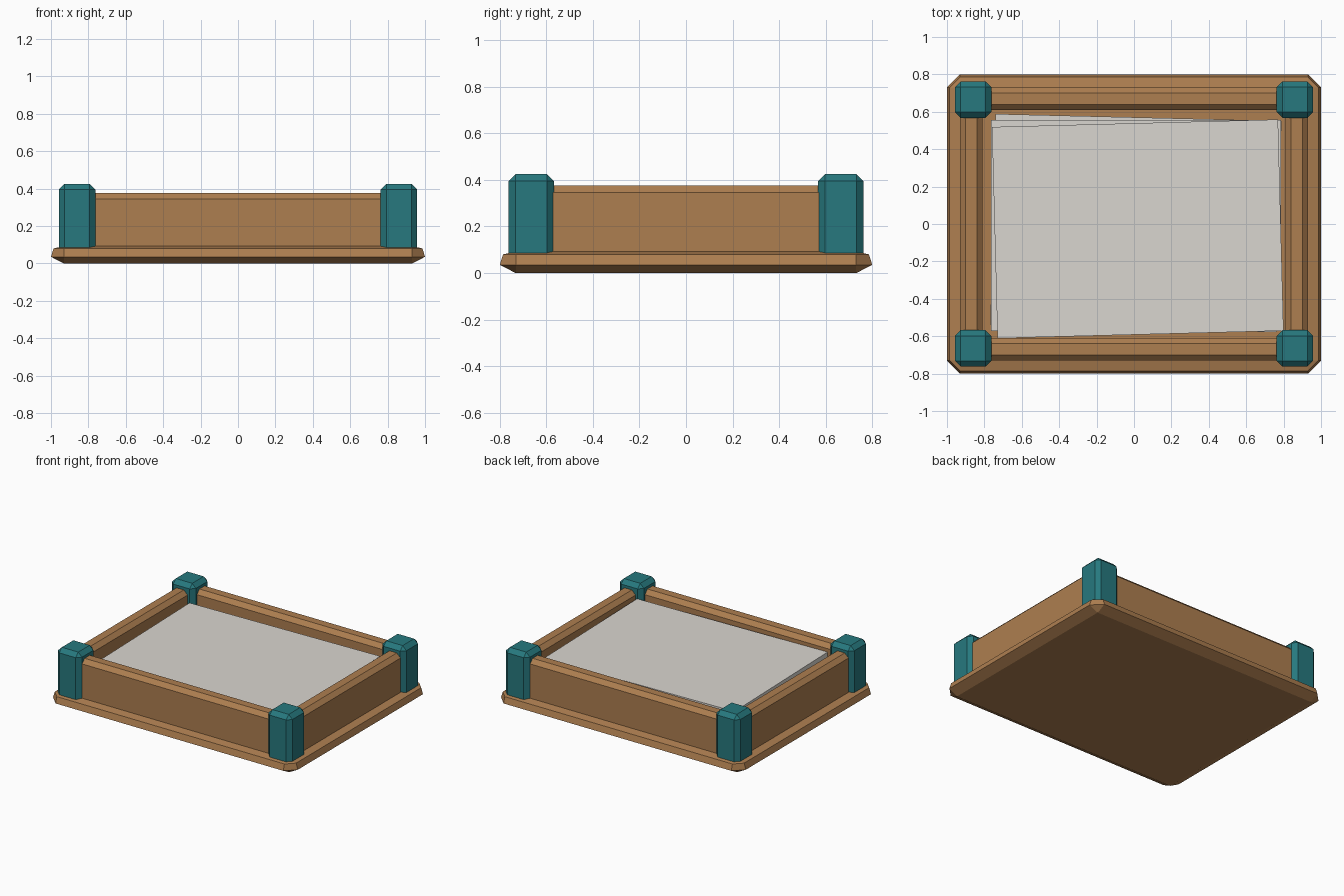
import bpy, bmesh
from math import radians
from mathutils import Matrix

if "Cube" in bpy.data.objects:
    bpy.data.objects.remove(bpy.data.objects["Cube"])


def material(name, rgb):
    m = bpy.data.materials.new(name)
    m.diffuse_color = (*rgb, 1)
    m.use_nodes = True
    m.node_tree.nodes["Principled BSDF"].inputs["Base Color"].default_value = m.diffuse_color
    return m


wood = material("wood", (0.42, 0.21, 0.08))
teal = material("teal", (0.02, 0.19, 0.21))
white = material("paper", (0.70, 0.67, 0.63))


def finish(name, bm, mat):
    bmesh.ops.recalc_face_normals(bm, faces=bm.faces[:])
    me = bpy.data.meshes.new(name)
    bm.to_mesh(me)
    bm.free()
    me.materials.append(mat)
    ob = bpy.data.objects.new(name, me)
    bpy.context.collection.objects.link(ob)
    return ob


def box(name, x, y, z0, z1, sx, sy, mat, chamfer=0, angle=0):
    bm = bmesh.new()
    bmesh.ops.create_cube(bm, size=1, matrix=Matrix.Diagonal((sx, sy, z1 - z0, 1)))
    if chamfer:
        bmesh.ops.bevel(bm, geom=bm.edges[:], offset=chamfer, segments=1,
                        profile=0.5, affect='EDGES')
    ob = finish(name, bm, mat)
    ob.location = (x, y, (z0 + z1) / 2)
    ob.rotation_euler.z = radians(angle)
    return ob


# Base slab: stacked octagonal rings (outset from the inner 1.86 x 1.46 rectangle, z)
bm = bmesh.new()
rings = []
for out, z in ((0.002, 0), (0.07, 0.035), (0.056, 0.08), (0.002, 0.092)):
    a, b = 0.93, 0.73
    pts = [(a + out, -b), (a + out, b), (a, b + out), (-a, b + out),
           (-a - out, b), (-a - out, -b), (-a, -b - out), (a, -b - out)]
    rings.append([bm.verts.new((x, y, z)) for x, y in pts])
bm.faces.new(rings[0])
bm.faces.new(rings[-1])
for lo, hi in zip(rings, rings[1:]):
    for i in range(8):
        j = (i + 1) % 8
        bm.faces.new((lo[i], lo[j], hi[j], hi[i]))
finish("base", bm, wood)

# Walls
for side, s in (("front", -1), ("back", 1)):
    box(side + "_wall", 0, 0.67 * s, 0.06, 0.375, 1.70, 0.12, wood, 0.03)
for side, s in (("left", -1), ("right", 1)):
    box(side + "_wall", 0.87 * s, 0, 0.06, 0.375, 0.12, 1.32, wood, 0.03)

# Corner posts
for fb, sy in (("front", -1), ("back", 1)):
    for lr, sx in (("left", -1), ("right", 1)):
        box(f"{fb}_{lr}_post", 0.86 * sx, 0.665 * sy, 0.055, 0.425,
            0.194, 0.194, teal, 0.03)

# Slightly twisted paper stack
box("bottom_paper", 0.01, 0.005, 0.09, 0.165, 1.53, 1.13, white, angle=-1.4)
box("middle_paper", 0.01, -0.008, 0.165, 0.243, 1.55, 1.13, white)
box("top_paper", 0.02, -0.026, 0.243, 0.32, 1.53, 1.13, white, angle=1.5)
